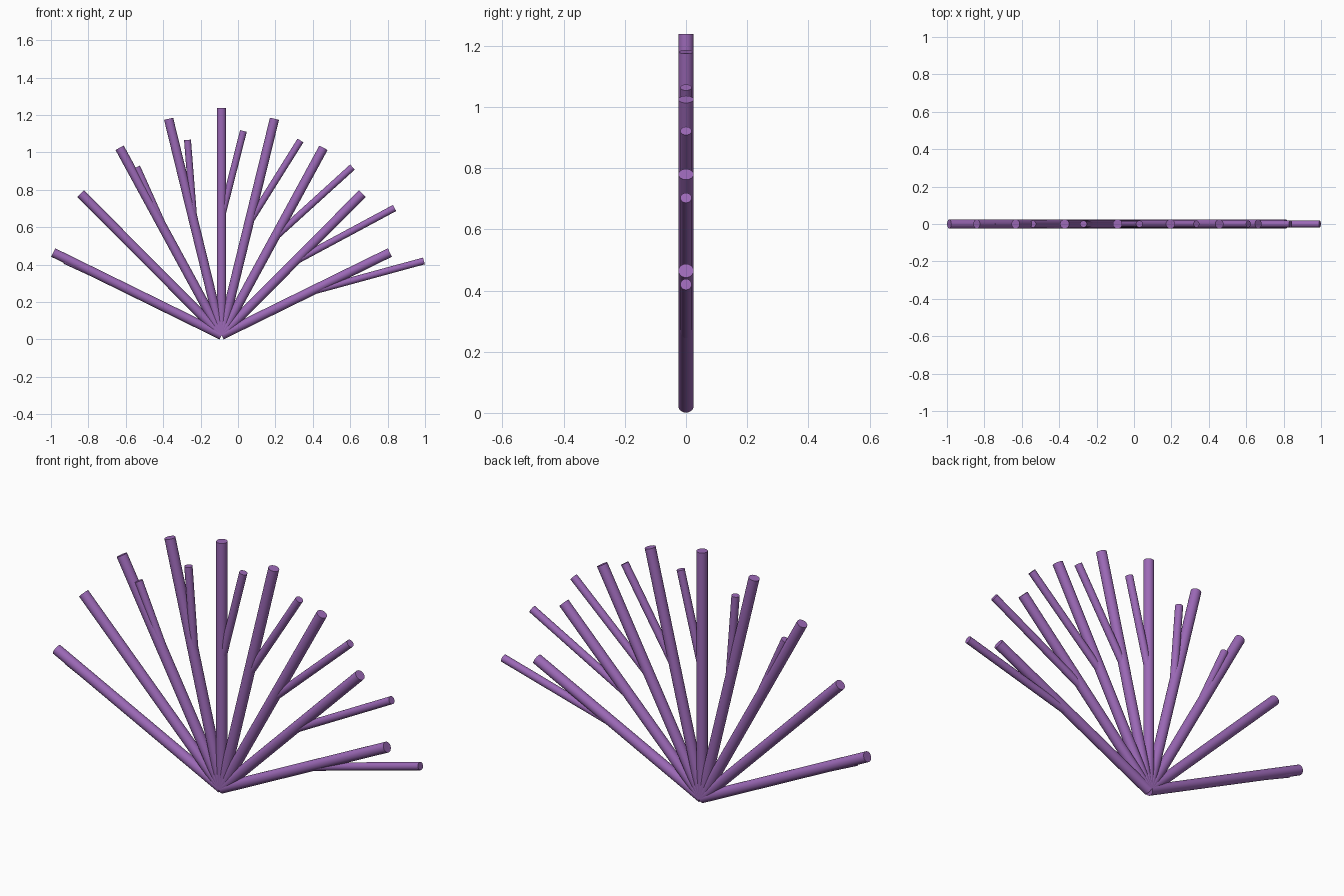
import bpy
from mathutils import Vector

if "Cube" in bpy.data.objects:
    bpy.data.objects.remove(bpy.data.objects["Cube"])

purple = bpy.data.materials.new("purple")
purple.diffuse_color = (0.33, 0.14, 0.47, 1)
purple.use_nodes = True
purple.node_tree.nodes["Principled BSDF"].inputs["Base Color"].default_value = purple.diffuse_color


def rod(name, a, b, radius):
    """Capped cylinder running from a to b."""
    d = b - a
    bpy.ops.mesh.primitive_cylinder_add(vertices=20, radius=radius, depth=d.length,
                                        location=(a + b) / 2)
    ob = bpy.context.object
    ob.name = name
    ob.rotation_euler = d.to_track_quat('Z', 'Y').to_euler()
    ob.data.materials.append(purple)
    bpy.ops.object.shade_smooth_by_angle()
    return ob


root = Vector((-0.088, 0, 0.023))

# Per branch: tip x offset from root, tip z, twig tip x, twig tip z
fan = [
    (-0.900, 0.465, -0.925, 0.422),
    (-0.753, 0.780, -0.755, 0.703),
    (-0.545, 1.025, -0.541, 0.922),
    (-0.283, 1.180, -0.270, 1.067),
    (0.000, 1.238, 0.029, 1.115),
    (0.283, 1.180, 0.334, 1.064),
    (0.545, 1.025, 0.612, 0.922),
    (0.753, 0.780, 0.837, 0.703),
    (0.900, 0.465, 0.994, 0.420),
]

for i, (dx, z, tx, tz) in enumerate(fan, 1):
    tip = Vector((root.x + dx, 0, z))
    # Main branch from the shared root
    rod(f"branch_{i}", root, tip, 0.025)
    # Thinner twig splitting off about halfway along
    rod(f"twig_{i}", root.lerp(tip, 0.52), Vector((tx, 0, tz)), 0.0185)
